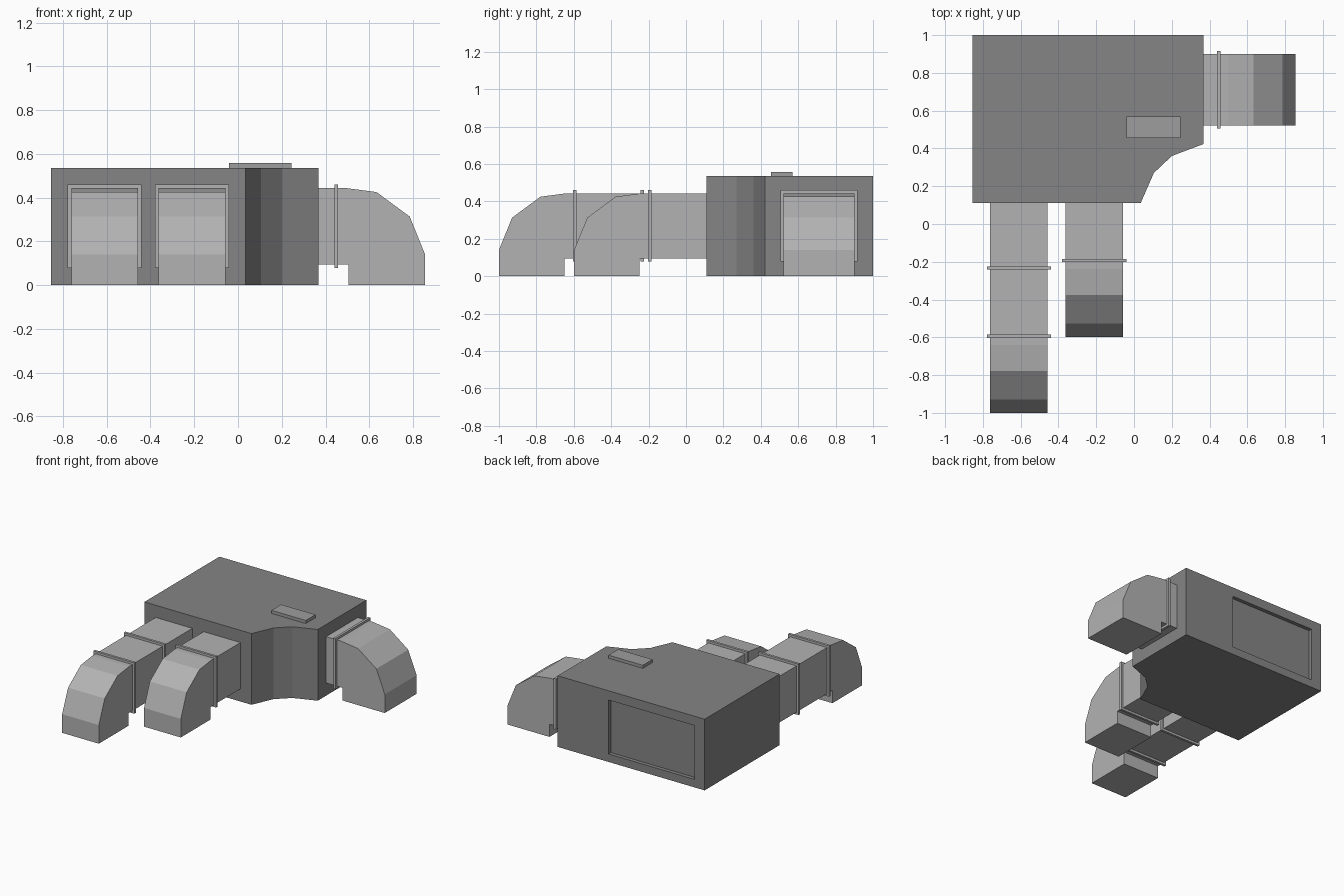
import bpy, bmesh
from mathutils import Vector

if "Cube" in bpy.data.objects:
    bpy.data.objects.remove(bpy.data.objects["Cube"])


def grey(name, value):
    mat = bpy.data.materials.new(name)
    mat.diffuse_color = (value, value, value, 1)
    mat.use_nodes = True
    mat.node_tree.nodes["Principled BSDF"].inputs["Base Color"].default_value = mat.diffuse_color
    return mat


DARK = grey("dark_grey_metal", 0.235)
MID = grey("mid_grey_metal", 0.34)
LIGHT = grey("light_grey_metal", 0.45)


def prism(name, points, offset, mat):
    """Closed solid: planar outline swept along an offset."""
    bm = bmesh.new()
    face = bm.faces.new([bm.verts.new(p) for p in points])
    swept = bmesh.ops.extrude_face_region(bm, geom=[face])["geom"]
    verts = [v for v in swept if isinstance(v, bmesh.types.BMVert)]
    bmesh.ops.translate(bm, verts=verts, vec=Vector(offset))
    bmesh.ops.recalc_face_normals(bm, faces=bm.faces)
    mesh = bpy.data.meshes.new(name)
    bm.to_mesh(mesh)
    bm.free()
    mesh.materials.append(mat)
    obj = bpy.data.objects.new(name, mesh)
    bpy.context.collection.objects.link(obj)
    return obj


def box(name, x, y, z, mat):
    base = [(x[0], y[0], z[0]), (x[1], y[0], z[0]), (x[1], y[1], z[0]), (x[0], y[1], z[0])]
    return prism(name, base, (0, 0, z[1] - z[0]), mat)


# Main plenum with faceted concave corner
outline = [(-0.855, 0.11), (0.035, 0.11), (0.105, 0.27), (0.2, 0.36),
           (0.367, 0.423), (0.367, 1.0), (-0.855, 1.0)]
body = prism("plenum_body", [(x, y, 0) for x, y in outline], (0, 0, 0.535), DARK)

# Recessed intake panel in the back
cutter = box("intake_cutter", (-0.77, -0.057), (0.972, 1.1), (0.06, 0.465), DARK)
cutter.hide_render = True
cutter.hide_set(True)
recess = body.modifiers.new("intake_recess", "BOOLEAN")
recess.operation = "DIFFERENCE"
recess.solver = "EXACT"
recess.object = cutter

# Small access plate on top
box("top_plate", (-0.04, 0.245), (0.455, 0.57), (0.533, 0.558), MID)

Z_LOW, Z_HIGH, LIP = 0.095, 0.443, 0.017


def duct(name, start, end, side, place, rings):
    """Straight run with a downturned elbow, plus flange rings around it.
    place(d, w, z) maps run distance and width to model space."""
    profile = [(start, Z_LOW), (end - 0.35, Z_LOW), (end - 0.35, 0), (end, 0),
               (end, 0.14), (end - 0.07, 0.313), (end - 0.222, 0.425),
               (end - 0.36, Z_HIGH), (start, Z_HIGH)]
    a, b = side
    sweep = Vector(place(0, b, 0)) - Vector(place(0, a, 0))
    prism(name, [place(d, a, z) for d, z in profile], sweep, LIGHT)
    for i, r in enumerate(rings):
        corners = [(a - LIP, Z_LOW - LIP), (b + LIP, Z_LOW - LIP),
                   (b + LIP, Z_HIGH + LIP), (a - LIP, Z_HIGH + LIP)]
        thick = Vector(place(0.018, 0, 0)) - Vector(place(0, 0, 0))
        prism(f"{name}_flange_{i + 1}", [place(r - 0.009, w, z) for w, z in corners],
              thick, LIGHT)


def to_front(d, w, z):
    return (w, -d, z)


def to_right(d, w, z):
    return (d, w, z)


# Two front ducts and one side duct
duct("long_front_duct", -0.12, 1.0, (-0.762, -0.457), to_front, [0.233, 0.594])
duct("short_front_duct", -0.12, 0.598, (-0.363, -0.057), to_front, [0.193])
duct("side_duct", 0.36, 0.855, (0.522, 0.9), to_right, [0.449])
